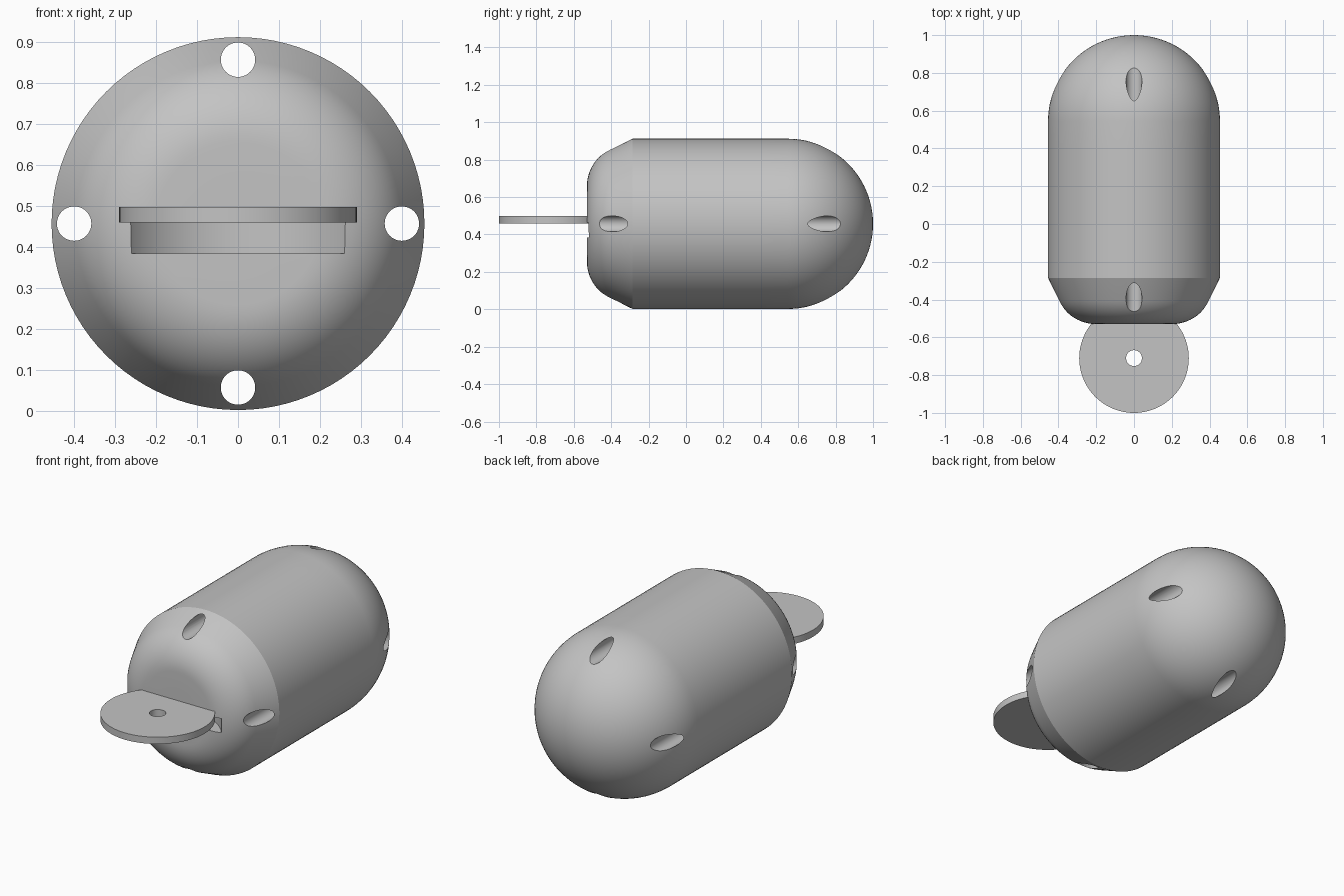
import bpy, bmesh
from math import sin, cos, pi, radians
from mathutils import Matrix, Vector

if "Cube" in bpy.data.objects:
    bpy.data.objects.remove(bpy.data.objects["Cube"], do_unlink=True)

RADIUS = 0.455
MID_Z = 0.457
TAG_Y = -0.71

grey = bpy.data.materials.new("plain grey")
grey.use_nodes = True
grey.diffuse_color = (0.55, 0.55, 0.55, 1)
grey.node_tree.nodes["Principled BSDF"].inputs["Base Color"].default_value = (0.55, 0.55, 0.55, 1)


def add_object(name, bm):
    bmesh.ops.recalc_face_normals(bm, faces=bm.faces)
    mesh = bpy.data.meshes.new(name)
    bm.to_mesh(mesh)
    bm.free()
    mesh.materials.append(grey)
    obj = bpy.data.objects.new(name, mesh)
    bpy.context.collection.objects.link(obj)
    return obj


def cylinder(name, radius, depth, centre, along_y=False, sides=48):
    bm = bmesh.new()
    turn = Matrix.Rotation(pi / 2, 4, "X") if along_y else Matrix()
    bmesh.ops.create_cone(bm, cap_ends=True, segments=sides, radius1=radius, radius2=radius,
                          depth=depth, matrix=Matrix.Translation(centre) @ turn)
    return add_object(name, bm)


def activate(obj):
    bpy.ops.object.select_all(action="DESELECT")
    obj.select_set(True)
    bpy.context.view_layer.objects.active = obj


def cut(obj, cutter):
    cutter.hide_render = True
    activate(obj)
    mod = obj.modifiers.new("cut", "BOOLEAN")
    mod.operation = "DIFFERENCE"
    mod.solver = "EXACT"
    mod.object = cutter
    bpy.ops.object.modifier_apply(modifier=mod.name)
    bpy.data.objects.remove(cutter, do_unlink=True)


def smooth(obj):
    activate(obj)
    bpy.ops.object.shade_smooth_by_angle(angle=radians(22))


# Body profile as (y, radius): flat nose, rounded rim, short cone, barrel, dome
profile = [(-0.53, 0), (-0.53, 0.1)]
rim = 0.22
for i in range(13):
    a = radians(64) * i / 12
    profile.append((-0.53 + rim - rim * cos(a), 0.2 + rim * sin(a)))
barrel_start, barrel_end = -0.285, 0.545
profile += [(barrel_start + (barrel_end - barrel_start) * i / 6, RADIUS) for i in range(6)]
profile += [(barrel_end + RADIUS * sin(a), RADIUS * cos(a))
            for a in (pi / 2 * i / 24 for i in range(24))]
profile.append((barrel_end + RADIUS, 0))

bm = bmesh.new()
verts = [bm.verts.new((r, y, MID_Z)) for y, r in profile]
edges = [bm.edges.new(pair) for pair in zip(verts, verts[1:])]
bmesh.ops.spin(bm, geom=verts + edges, cent=(0, 0, MID_Z), axis=(0, 1, 0),
               angle=2 * pi, steps=96, use_merge=False)
bmesh.ops.remove_doubles(bm, verts=bm.verts, dist=0.0001)
body = add_object("capsule_body", bm)

# Four lengthwise holes through the shell
for i in range(4):
    a = pi / 2 * i
    cut(body, cylinder("hole_cutter", 0.042, 2.4,
                       Vector((0.4 * cos(a), 0, MID_Z + 0.4 * sin(a))), along_y=True))

# Round slot under the tag
slot_low, slot_high = 0.384, 0.465
cut(body, cylinder("slot_cutter", 0.323, slot_high - slot_low,
                   Vector((0, TAG_Y, (slot_low + slot_high) / 2)), sides=96))
smooth(body)

# Flat round tag with a centre hole
tag = cylinder("round_tag", 0.29, 0.038, Vector((0, TAG_Y, 0.479)), sides=96)
cut(tag, cylinder("tag_hole_cutter", 0.042, 0.2, Vector((0, TAG_Y, 0.479))))
smooth(tag)
